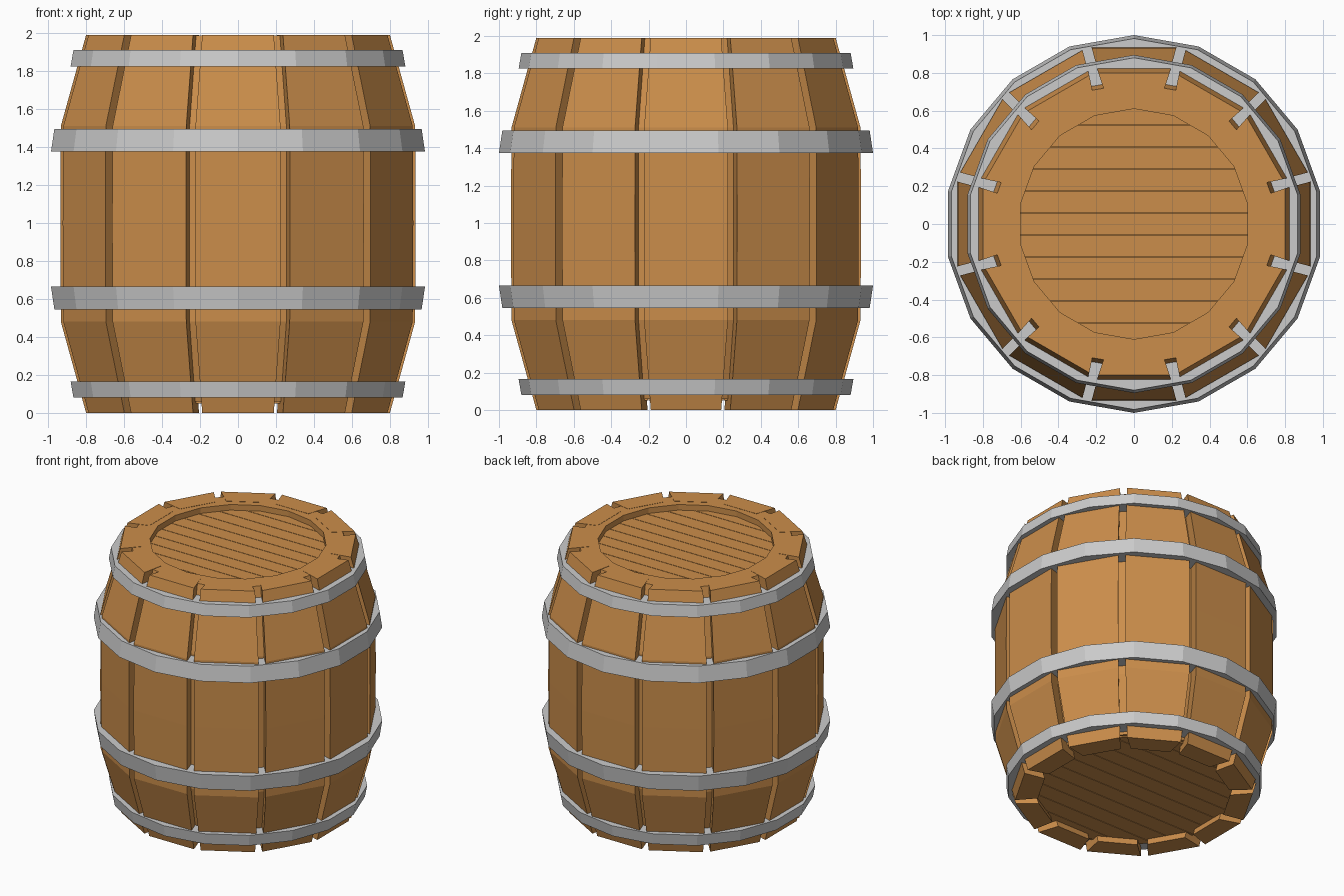
import bpy, bmesh, math
from mathutils import Matrix, Vector

if "Cube" in bpy.data.objects:
    bpy.data.objects.remove(bpy.data.objects["Cube"])

wood = bpy.data.materials.new("wood")
wood.diffuse_color = (0.60, 0.27, 0.07, 1)
wood.use_nodes = True
wood.node_tree.nodes["Principled BSDF"].inputs["Base Color"].default_value = wood.diffuse_color


def finish(name, bm, mat=None):
    bmesh.ops.recalc_face_normals(bm, faces=bm.faces)
    me = bpy.data.meshes.new(name)
    bm.to_mesh(me)
    bm.free()
    ob = bpy.data.objects.new(name, me)
    bpy.context.collection.objects.link(ob)
    if mat:
        me.materials.append(mat)
    return ob


def loft(bm, rings, closed=False):
    """Bridge rings of equal point count; cap the ends unless closed."""
    vs = [[bm.verts.new(p) for p in ring] for ring in rings]
    n = len(vs[0])
    for i in range(len(vs) if closed else len(vs) - 1):
        a, b = vs[i], vs[(i + 1) % len(vs)]
        for j in range(n):
            k = (j + 1) % n
            bm.faces.new((a[j], a[k], b[k], b[j]))
    if not closed:
        bm.faces.new(vs[0])
        bm.faces.new(vs[-1])


def lathe(name, profile, mat=None, sides=18):
    """Ring solid from a closed (radius, z) section, one corner on +y."""
    bm = bmesh.new()
    angles = [2 * math.pi * i / sides for i in range(sides)]
    loft(bm, [[(r * math.sin(a), r * math.cos(a), z) for a in angles]
              for r, z in profile], closed=True)
    return finish(name, bm, mat)


# Staves: twelve bent boards with tapered gaps between them
T15 = math.tan(math.radians(15))
SECTIONS = [(0.80, 0), (0.933, 0.48), (0.936, 1.0), (0.933, 1.51), (0.80, 1.99)]
for s in range(12):
    bm = bmesh.new()
    rings = []
    for r, z in SECTIONS:
        inner = r - 0.15
        wo, wi = r * T15 - 0.026, inner * T15 - 0.036
        rings.append([(-wo, -r, z), (wo, -r, z), (wi, -inner, z), (-wi, -inner, z)])
    loft(bm, rings)
    bm.transform(Matrix.Rotation(math.radians(30 * s), 4, 'Z'))
    finish(f"stave_{s + 1}", bm, wood)

# Inner shell behind the gaps, flush with the stave tops
lathe("inner_shell", [(0.61, 1.988), (0.747, 1.988), (0.878, 1.51), (0.878, 0.48),
                      (0.765, 0.06), (0.61, 0.06)], wood)

# Iron hoops: lower pair and its mirrored upper pair
for label, outer_low, outer_high, inner, z0, z1 in (
        ("end", 0.880, 0.895, 0.755, 0.08, 0.165),
        ("middle", 0.982, 1.0, 0.85, 0.545, 0.665)):
    section = [(inner, z0), (outer_low, z0), (outer_high, z1), (inner, z1)]
    lathe(f"lower_{label}_hoop", section)
    lathe(f"upper_{label}_hoop", [(r, 1.99 + 0.05 - z - 0.0) if label == "middle"
                                  else (r, 1.99 - z) for r, z in section])


# Heads: parallel planks clipped to a disc, over a solid backing board
def head(name, radius, z0, z1, back0, back1, count=11):
    step = 2 * radius / count
    for i in range(count):
        y0 = -radius + i * step + 0.002
        y1 = -radius + (i + 1) * step - 0.002
        ys = [y0 + (y1 - y0) * t / 3 for t in range(4)]
        right = [(math.sqrt(radius ** 2 - y * y), y) for y in ys]
        outline = right + [(-x, y) for x, y in reversed(right)]
        bm = bmesh.new()
        loft(bm, [[(x, y, z) for x, y in outline] for z in (z0, z1)])
        finish(f"{name}_plank_{i + 1}", bm, wood)
    bm = bmesh.new()
    bmesh.ops.create_cone(bm, cap_ends=True, segments=18, radius1=radius,
                          radius2=radius, depth=back1 - back0)
    bm.transform(Matrix.Translation(Vector((0, 0, (back0 + back1) / 2))))
    finish(f"{name}_backing", bm, wood)


head("top_head", 0.64, 1.91, 1.945, 1.87, 1.935)
head("bottom_head", 0.74, 0.05, 0.09, 0.058, 0.12)
